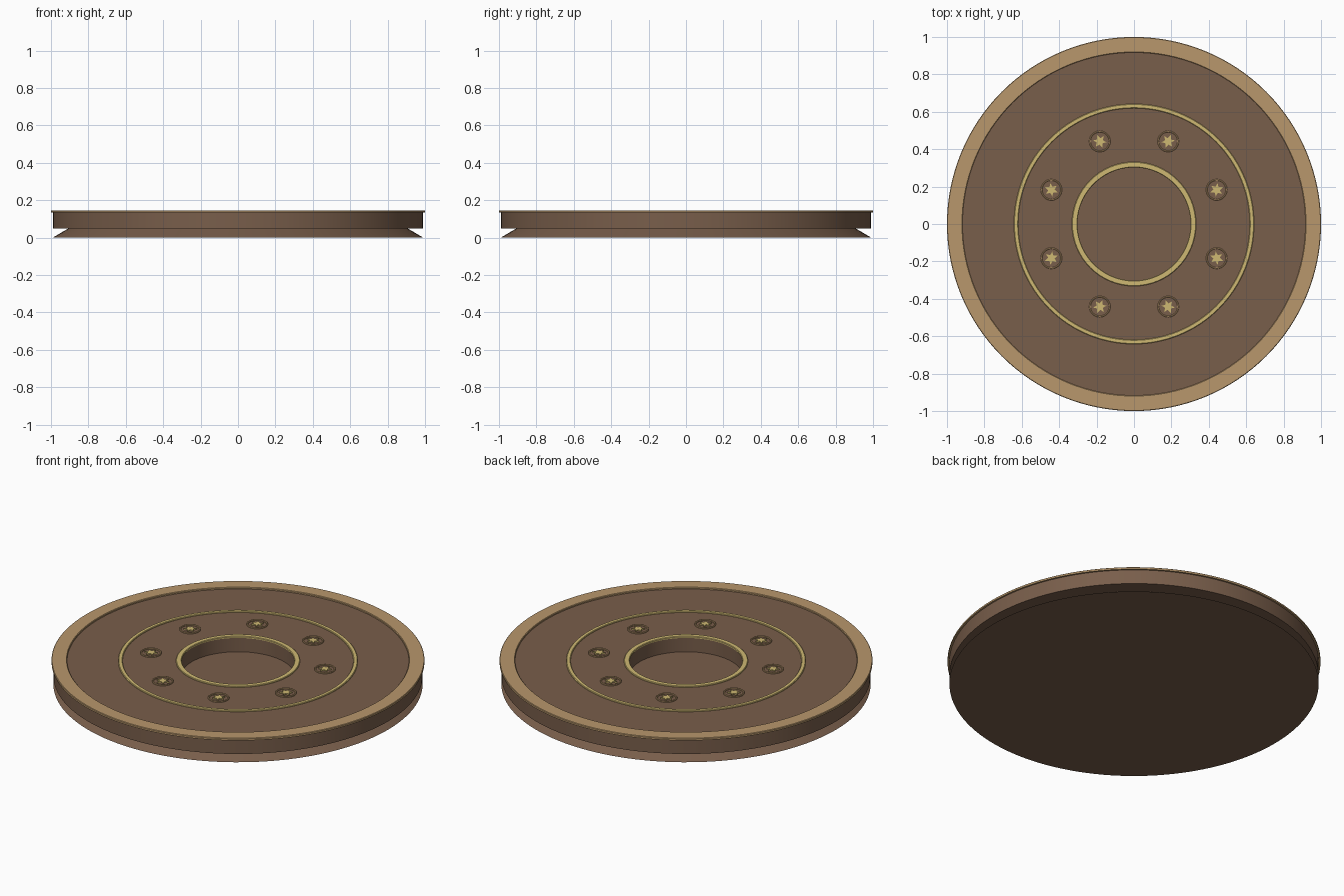
import bpy
import bmesh
from math import cos, sin, pi, radians

old = bpy.data.objects.get("Cube")
if old:
    bpy.data.objects.remove(old, do_unlink=True)


def material(name, rgb):
    m = bpy.data.materials.new(name)
    m.use_nodes = True
    m.diffuse_color = (*rgb, 1)
    m.node_tree.nodes["Principled BSDF"].inputs["Base Color"].default_value = (*rgb, 1)
    return m


BROWN = material("brown", (0.19, 0.112, 0.07))
TAN = material("tan", (0.48, 0.31, 0.15))
GOLD = material("gold", (0.62, 0.48, 0.17))


def finish(bm, name, mat, location=(0, 0, 0), smooth=True):
    bmesh.ops.recalc_face_normals(bm, faces=bm.faces)
    mesh = bpy.data.meshes.new(name)
    bm.to_mesh(mesh)
    bm.free()
    mesh.materials.append(mat)
    ob = bpy.data.objects.new(name, mesh)
    ob.location = location
    bpy.context.collection.objects.link(ob)
    if smooth:
        bpy.ops.object.select_all(action="DESELECT")
        ob.select_set(True)
        bpy.context.view_layer.objects.active = ob
        bpy.ops.object.shade_smooth_by_angle(angle=radians(30))
    return ob


def lathe(name, profile, mat, steps=128, location=(0, 0, 0)):
    """Revolve a closed (radius, height) outline into a ring."""
    bm = bmesh.new()
    rings = [[bm.verts.new((r * cos(2 * pi * i / steps), r * sin(2 * pi * i / steps), z))
              for r, z in profile] for i in range(steps)]
    n = len(profile)
    for i in range(steps):
        a, b = rings[i], rings[(i + 1) % steps]
        for j in range(n):
            k = (j + 1) % n
            bm.faces.new((a[j], b[j], b[k], a[k]))
    return finish(bm, name, mat, location)


def band(name, inner, outer, low, high, mat, bevel=0.003, **kw):
    """Flat ring with softened upper edges."""
    lathe(name, [(inner, low), (outer, low), (outer, high - bevel), (outer - bevel, high),
                 (inner + bevel, high), (inner, high - bevel)], mat, **kw)


def star(name, radius, low, high, mat, location, turn):
    """Six-pointed star plate."""
    bm = bmesh.new()
    pts = []
    for i in range(12):
        r = radius if i % 2 == 0 else radius * 0.48
        a = turn + pi * i / 6
        pts.append(bm.verts.new((r * cos(a), r * sin(a), low)))
    face = bm.faces.new(pts)
    top = bmesh.ops.extrude_face_region(bm, geom=[face])["geom"]
    bmesh.ops.translate(bm, vec=(0, 0, high - low),
                        verts=[v for v in top if isinstance(v, bmesh.types.BMVert)])
    finish(bm, name, mat, location, smooth=False)


# flared foot, its top is the floor of the centre well
foot = bmesh.new()
bmesh.ops.create_cone(foot, cap_ends=True, segments=128, radius1=0.99, radius2=0.905, depth=0.05)
finish(foot, "flared_foot", BROWN, (0, 0, 0.025))

# main ring slab with the centre well
TOP = 0.136
lathe("main_slab", [(0.305, 0.049), (0.99, 0.049), (0.99, TOP), (0.305, TOP)], BROWN)

# raised rim and the two inlaid rings
band("rim_trim", 0.917, 1.0, 0.133, 0.146, TAN)
band("outer_inlay_ring", 0.619, 0.642, TOP - 0.003, 0.143, GOLD)
band("well_edge_ring", 0.302, 0.332, TOP - 0.003, 0.143, GOLD)

# eight rosettes: thin ring around a star
for i in range(8):
    a = radians(22.5 + 45 * i)
    spot = (0.478 * cos(a), 0.478 * sin(a), TOP)
    band(f"rosette_ring_{i + 1}", 0.049, 0.057, -0.003, 0.007, TAN,
         bevel=0.002, steps=32, location=spot)
    star(f"rosette_star_{i + 1}", 0.036, -0.003, 0.007, GOLD, spot, a)
